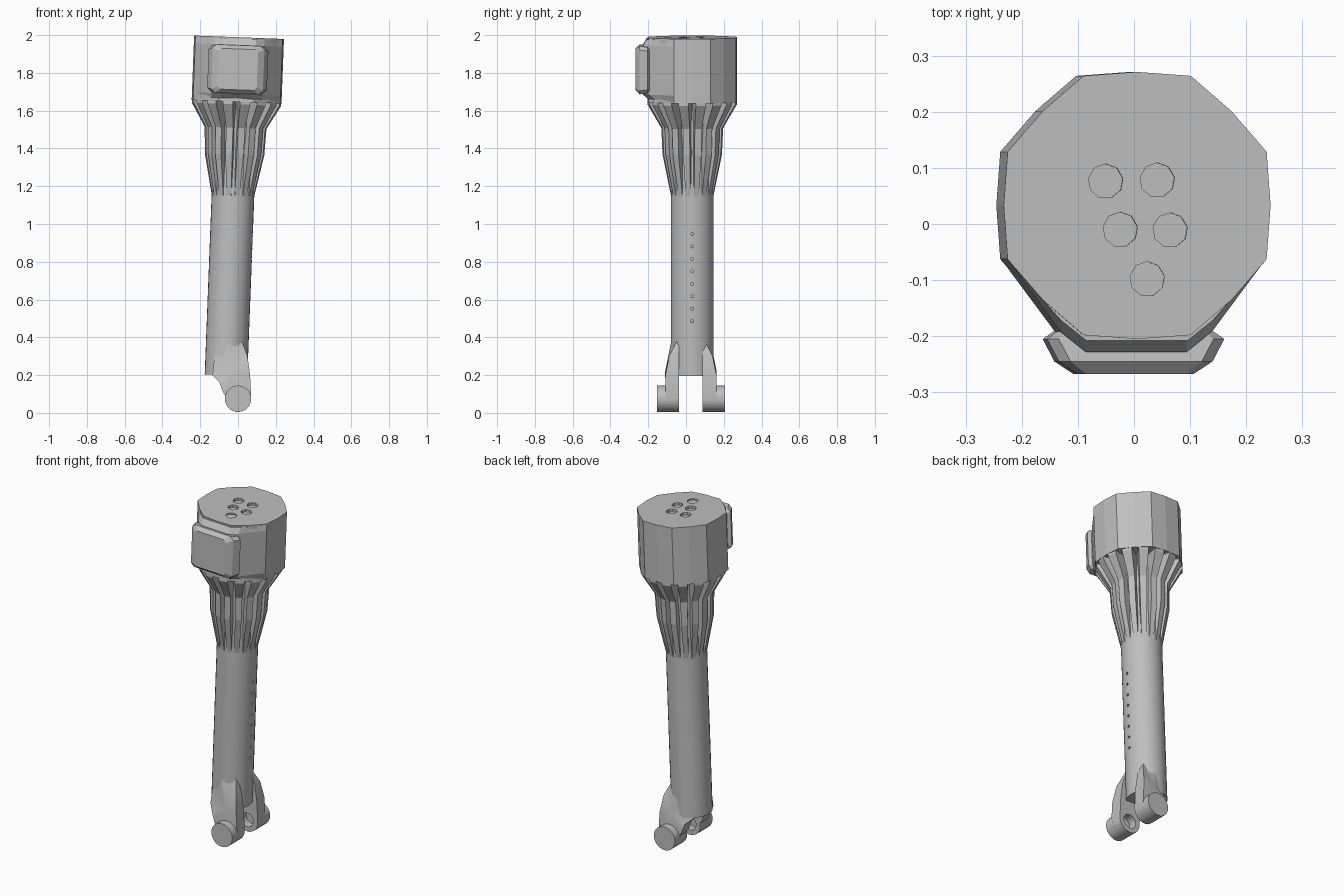
import bpy, bmesh
from math import sin, cos, pi, tau
from mathutils import Matrix

old = bpy.data.objects.get("Cube")
if old:
    bpy.data.objects.remove(old, do_unlink=True)

GREY = (0.52, 0.52, 0.52, 1)
mat = bpy.data.materials.new("plain grey")
mat.use_nodes = True
mat.diffuse_color = GREY
bsdf = next(n for n in mat.node_tree.nodes if n.type == 'BSDF_PRINCIPLED')
bsdf.inputs["Base Color"].default_value = GREY

# The leg leans slightly sideways; leaning parts are built upright, then moved
LEAN = Matrix.Translation((-0.071, 0.033, 0)) @ Matrix.Rotation(0.0385, 4, 'Y')


def finish(name, bm, matrix=None):
    if matrix:
        bm.transform(matrix)
    bmesh.ops.recalc_face_normals(bm, faces=bm.faces)
    mesh = bpy.data.meshes.new(name)
    bm.to_mesh(mesh)
    bm.free()
    mesh.materials.append(mat)
    obj = bpy.data.objects.new(name, mesh)
    bpy.context.collection.objects.link(obj)
    return obj


def add_loft(bm, rings):
    """Skin equal-length rings of points and cap both ends."""
    rows = [[bm.verts.new(p) for p in ring] for ring in rings]
    n = len(rows[0])
    for a, b in zip(rows, rows[1:]):
        for i in range(n):
            j = (i + 1) % n
            bm.faces.new((a[i], a[j], b[j], b[i]))
    bm.faces.new(rows[0][::-1])
    bm.faces.new(rows[-1])
    return rows


def loft(name, rings, matrix=None):
    bm = bmesh.new()
    add_loft(bm, rings)
    return finish(name, bm, matrix)


def circle(r, z, n):
    return [(r * cos(tau * i / n), r * sin(tau * i / n), z) for i in range(n)]


def add_cylinder(bm, centre, r, depth, axis, n):
    turn = {'X': Matrix.Rotation(pi / 2, 4, 'Y'),
            'Y': Matrix.Rotation(pi / 2, 4, 'X'), 'Z': Matrix()}[axis]
    bmesh.ops.create_cone(bm, cap_ends=True, segments=n, radius1=r, radius2=r,
                          depth=depth, matrix=Matrix.Translation(centre) @ turn)


def activate(obj):
    bpy.ops.object.select_all(action='DESELECT')
    obj.select_set(True)
    bpy.context.view_layer.objects.active = obj


def smooth(obj, angle=0.6):
    activate(obj)
    bpy.ops.object.shade_smooth_by_angle(angle=angle)


def cut(obj, bm, matrix=None):
    cutter = finish("cutter", bm, matrix)
    cutter.hide_render = True
    mod = obj.modifiers.new("holes", 'BOOLEAN')
    mod.operation = 'DIFFERENCE'
    mod.solver = 'EXACT'
    mod.object = cutter
    activate(obj)
    bpy.ops.object.modifier_apply(modifier=mod.name)
    bpy.data.objects.remove(cutter, do_unlink=True)


# Main tube, with a row of small holes along its left side
tube = loft("main_tube", [circle(0.113, z, 32) for z in (0.2, 1.2)], LEAN)
holes = bmesh.new()
for i in range(8):
    add_cylinder(holes, (0.113, 0, 0.49 + 0.066 * i), 0.008, 0.02, 'X', 8)
cut(tube, holes, LEAN)
smooth(tube)

# Core behind the ribs
core = loft("rib_core", [circle(r, z, 32) for r, z in
                         ((0.112, 1.14), (0.12, 1.4), (0.15, 1.66))], LEAN)
smooth(core)

# Ring of ribs flaring up to the head
bm = bmesh.new()
RIBS = 16
for k in range(RIBS):
    spin = Matrix.Rotation(tau * (k + 0.5) / RIBS, 4, 'Z')
    rings = []
    for r, z in ((0.112, 1.15), (0.157, 1.37), (0.163, 1.51), (0.236, 1.635), (0.236, 1.66)):
        w = 0.115 * r
        rings.append([spin @ Matrix.Translation((x, y, z)).to_translation()
                      for x, y in ((0.08, -w), (r, -w), (r, w), (0.08, w))])
    add_loft(bm, rings)
finish("flared_ribs", bm, LEAN)


# Eight-sided head with slightly bulging sides and shallow round pockets on top
def head_ring(z):
    ring = []
    for i in range(16):
        a = tau * i / 16
        r = 0.25 if i % 2 else 0.238
        ring.append((r * cos(a), r * sin(a), z))
    return ring


head = loft("head", [head_ring(1.648), head_ring(1.99)], LEAN)
pockets = bmesh.new()
for x, y in ((-0.056, 0.043), (0.036, 0.045), (-0.03, -0.043), (0.059, -0.044), (0.018, -0.131)):
    add_cylinder(pockets, (x, y, 1.99), 0.031, 0.03, 'Z', 9)
cut(head, pockets, LEAN)


# Mount on the front of the head
def mount_ring(z, front):
    half = [(0.228, -0.1), (0.135, -0.225 + front), (0.09, -0.261 + front)]
    return [(x, y, z) for x, y in half] + [(-x, y, z) for x, y in reversed(half)]


loft("front_mount", [mount_ring(1.655, 0.04), mount_ring(1.69, 0),
                     mount_ring(1.95, 0), mount_ring(1.982, 0.02)], LEAN)


# Pillow-shaped box on the mount
def box_ring(y, hx, hz, c):
    corner = [(hx, hz - c), (hx - c, hz)]
    top = corner + [(-x, z) for x, z in reversed(corner)]
    return [(x, y, 1.82 + z) for x, z in top + [(-x, -z) for x, z in top]]


loft("front_box", [box_ring(-0.225, 0.14, 0.11, 0.015), box_ring(-0.238, 0.158, 0.122, 0.02),
                   box_ring(-0.278, 0.137, 0.128, 0.02), box_ring(-0.30, 0.104, 0.108, 0.015)],
     LEAN)

# Fork lugs with blind bores, and a pin boss on each outer side
FORK_Y, PIN_Z, PIN_R, INNER = 0.026, 0.075, 0.07, 0.062
arc = [(PIN_R * cos(a), PIN_Z + PIN_R * sin(a), 0.135)
       for a in (-pi * 1.08 * i / 12 for i in range(13))]
outline = [(-0.06, 0.40, 0.1), (0.02, 0.38, 0.075), (0.05, 0.30, 0.115),
           (0.064, 0.2, 0.135), *arc, (-0.08, 0.11, 0.135), (-0.1, 0.165, 0.13),
           (-0.135, 0.2, 0.095), (-0.125, 0.3, 0.09)]
for side, label in ((-1, "front"), (1, "back")):
    bm = bmesh.new()
    rows = add_loft(bm, [[(x, FORK_Y + side * INNER, z) for x, z, w in outline],
                         [(x, FORK_Y + side * w, z) for x, z, w in outline]])
    outer_cap = next(f for f in bm.faces if set(f.verts) == set(rows[1]))
    bm.faces.remove(outer_cap)
    hub = bm.verts.new((-0.01, FORK_Y + side * 0.136, 0.22))
    for i, v in enumerate(rows[1]):
        bm.faces.new((v, rows[1][(i + 1) % len(outline)], hub))
    lug = finish(label + "_fork_lug", bm)
    bore = bmesh.new()
    add_cylinder(bore, (0, FORK_Y + side * INNER, PIN_Z), 0.042, 0.1, 'Y', 16)
    cut(lug, bore)
    smooth(lug)

    bm = bmesh.new()
    add_cylinder(bm, (0, FORK_Y + side * 0.152, PIN_Z), PIN_R, 0.056, 'Y', 28)
    smooth(finish(label + "_pin_boss", bm))
